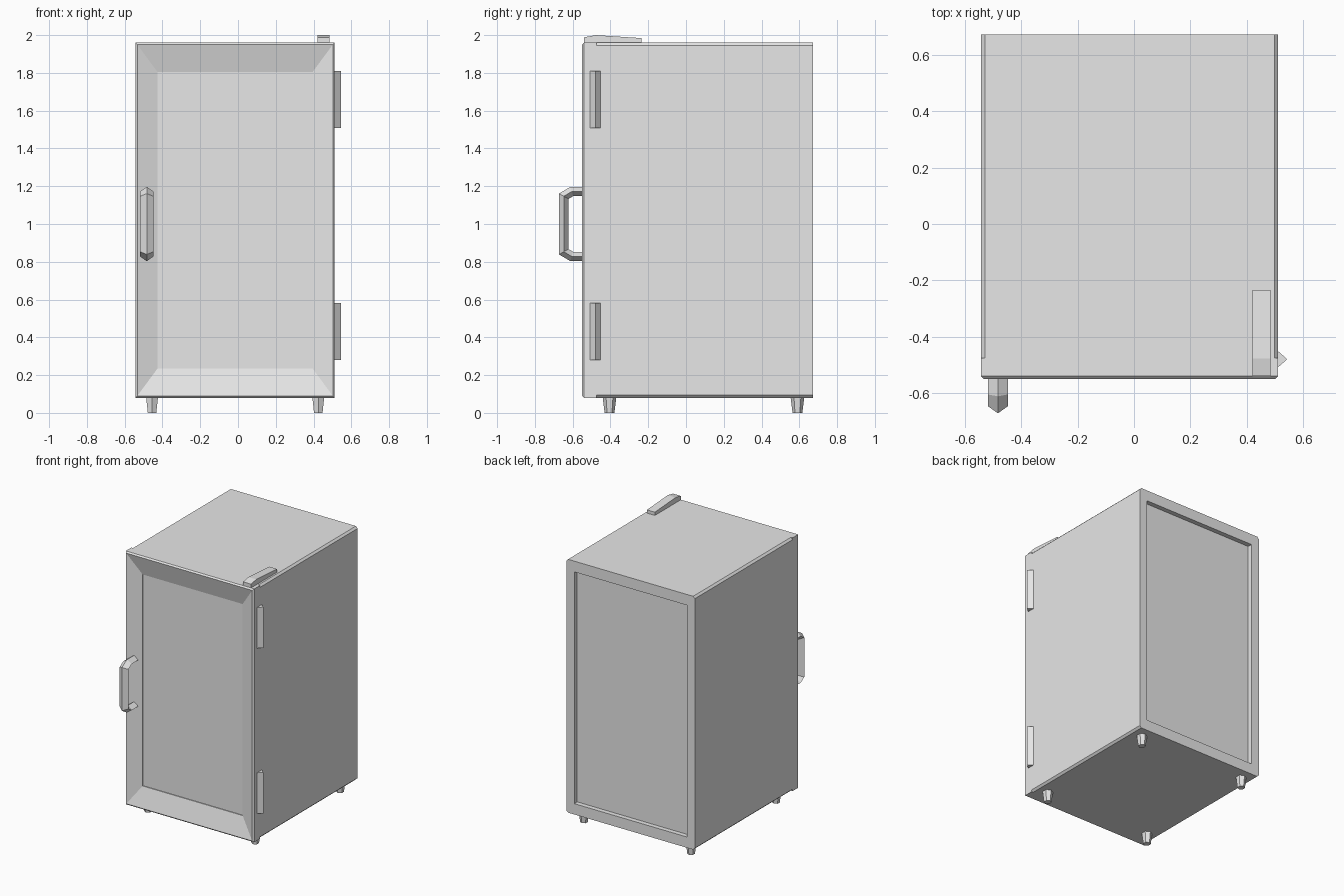
import bpy, bmesh
from mathutils import Vector

if "Cube" in bpy.data.objects:
    bpy.data.objects.remove(bpy.data.objects["Cube"], do_unlink=True)

grey = bpy.data.materials.new("light_grey")
grey.use_nodes = True
grey.diffuse_color = (0.8, 0.8, 0.8, 1)
grey.node_tree.nodes["Principled BSDF"].inputs["Base Color"].default_value = grey.diffuse_color

X0, X1, Z0, Z1 = -0.543, 0.512, 0.08, 1.96
SEAM, FRONT, BACK = -0.475, -0.55, 0.672


def finish(bm, name):
    bmesh.ops.recalc_face_normals(bm, faces=bm.faces)
    mesh = bpy.data.meshes.new(name)
    bm.to_mesh(mesh)
    bm.free()
    mesh.materials.append(grey)
    obj = bpy.data.objects.new(name, mesh)
    bpy.context.collection.objects.link(obj)
    return obj


def loft(rings):
    """Join rings of points and cap both ends."""
    bm = bmesh.new()
    rows = [[bm.verts.new(p) for p in ring] for ring in rings]
    for a, b in zip(rows, rows[1:]):
        n = len(a)
        for i in range(n):
            j = (i + 1) % n
            bm.faces.new((a[i], a[j], b[j], b[i]))
    bm.faces.new(rows[0])
    bm.faces.new(rows[-1])
    return bm


def rect(y, side=0, low=None, high=None):
    """Rectangle facing the front, shrunk by margins."""
    low = side if low is None else low
    high = low if high is None else high
    return [(X0 + side, y, Z0 + low), (X1 - side, y, Z0 + low),
            (X1 - side, y, Z1 - high), (X0 + side, y, Z1 - high)]


# Cabinet with chamfered long edges and a recessed rear panel
bm = loft([rect(SEAM), rect(BACK), rect(BACK, 0.065, 0.08), rect(BACK - 0.035, 0.065, 0.08)])
long_edges = [e for e in bm.edges
              if abs(e.verts[0].co.y - e.verts[1].co.y) > 1]
bmesh.ops.bevel(bm, geom=long_edges, offset=0.014, segments=1, affect='EDGES')
finish(bm, "cabinet")

# Door with a chamfered rim, sloping frame and sunken panel
finish(loft([rect(SEAM), rect(FRONT + 0.01), rect(FRONT, 0.01),
             rect(FRONT + 0.04, 0.117, 0.155), rect(FRONT + 0.046, 0.117, 0.155)]), "door")

# Handle: diamond section swept along a bracket path
path = [Vector((-0.483, y, z)) for y, z in
        [(-0.53, 1.172), (-0.605, 1.172), (-0.647, 1.147),
         (-0.647, 0.853), (-0.605, 0.828), (-0.53, 0.828)]]
rings = []
for i, p in enumerate(path):
    before = (p - path[i - 1]).normalized() if i else None
    after = (path[i + 1] - p).normalized() if i < len(path) - 1 else None
    before, after = before or after, after or before
    tangent = (before + after).normalized()
    out = Vector((0, tangent.z, -tangent.y)) * 0.025 / tangent.dot(after)
    wide = Vector((0.035, 0, 0))
    rings.append([p + out, p + wide, p - out, p - wide])
finish(loft(rings), "door_handle")

# Hinge pins: four-sided bars on the left side
for label, low, high in (("lower", 0.28, 0.583), ("upper", 1.507, 1.81)):
    finish(loft([[(X1 + dx, -0.48 + dy, z) for dx, dy in
                  ((0.032, 0), (0, 0.028), (-0.032, 0), (0, -0.028))]
                 for z in (low, high)]), label + "_hinge")

# Hinge cover on the roof
profile = [(-0.54, 1.95), (-0.54, 1.988), (-0.478, 2.0), (-0.235, 1.984), (-0.235, 1.95)]
finish(loft([[(x, y, z) for y, z in profile] for x in (0.42, 0.485)]), "hinge_cover")

# Tapered six-sided feet
for side, x in (("right", -0.455), ("left", 0.425)):
    for end, y in (("front", -0.405), ("rear", 0.59)):
        bm = bmesh.new()
        bmesh.ops.create_cone(bm, cap_ends=True, segments=6, radius1=0.026,
                              radius2=0.037, depth=0.09)
        bmesh.ops.translate(bm, verts=bm.verts, vec=(x, y, 0.045))
        finish(bm, f"{end}_{side}_foot")
